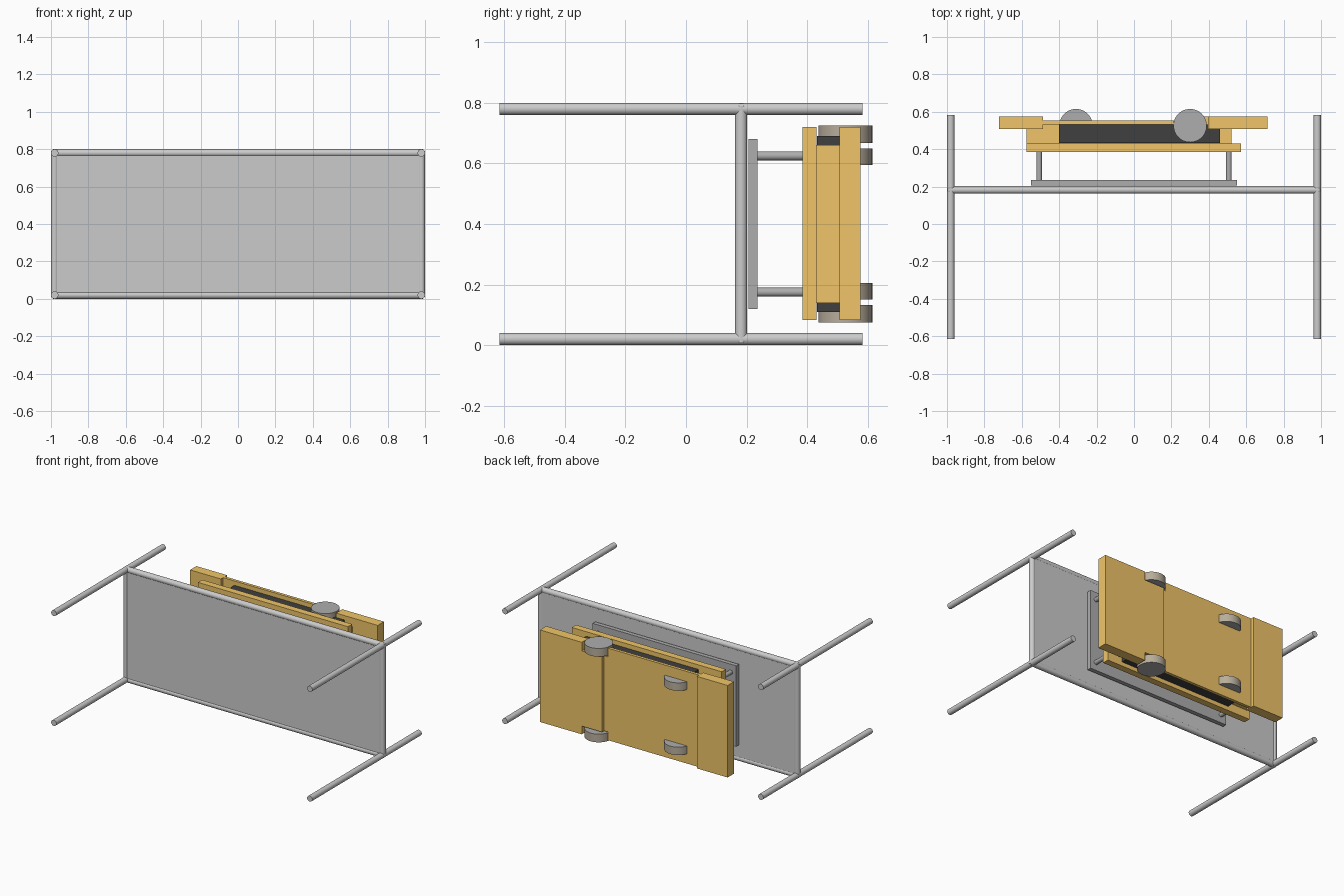
import bpy, bmesh, math
from mathutils import Vector

if "Cube" in bpy.data.objects:
    bpy.data.objects.remove(bpy.data.objects["Cube"])


def material(name, rgb):
    m = bpy.data.materials.new(name)
    m.diffuse_color = (*rgb, 1)
    m.use_nodes = True
    m.node_tree.nodes["Principled BSDF"].inputs["Base Color"].default_value = m.diffuse_color
    return m


ORANGE = material("orange_paint", (0.87, 0.56, 0.14))
BLACK = material("black_rubber", (0.05, 0.05, 0.05))
DARK = material("dark_grey", (0.42, 0.42, 0.42))
TREAD = material("tread_brown", (0.48, 0.42, 0.33))
MID = 0.4  # height of the plane of symmetry


def box(name, x, y, z, mat=None):
    bpy.ops.mesh.primitive_cube_add(size=1, location=[(a + b) / 2 for a, b in (x, y, z)])
    o = bpy.context.object
    o.name = name
    o.scale = [b - a for a, b in (x, y, z)]
    bpy.ops.object.transform_apply(location=False, rotation=False, scale=True)
    if mat:
        o.data.materials.append(mat)
    return o


def rod(name, start, end, r, mat=None, sides=32):
    a, b = Vector(start), Vector(end)
    bpy.ops.mesh.primitive_cylinder_add(vertices=sides, radius=r, depth=(b - a).length, location=(a + b) / 2)
    o = bpy.context.object
    o.name = name
    o.rotation_euler = (b - a).to_track_quat('Z', 'Y').to_euler()
    if mat:
        o.data.materials.append(mat)
    bpy.ops.object.shade_smooth_by_angle(angle=math.radians(40))
    return o


def prism(name, outline, y, mat):
    # extrude an x-z outline along y
    bm = bmesh.new()
    face = bm.faces.new([bm.verts.new((px, y[0], pz)) for px, pz in outline])
    ext = bmesh.ops.extrude_face_region(bm, geom=[face])
    bmesh.ops.translate(bm, vec=(0, y[1] - y[0], 0),
                        verts=[v for v in ext["geom"] if isinstance(v, bmesh.types.BMVert)])
    bmesh.ops.recalc_face_normals(bm, faces=bm.faces)
    me = bpy.data.meshes.new(name)
    bm.to_mesh(me)
    bm.free()
    me.materials.append(mat)
    o = bpy.data.objects.new(name, me)
    bpy.context.collection.objects.link(o)
    return o


def wheel(name, x, z, r, mat_face, mat_tread):
    o = rod(name, (x, 0.526, z[0]), (x, 0.526, z[1]), r, mat_face, 48)
    o.data.materials.append(mat_tread)
    for p in o.data.polygons:
        if len(p.vertices) == 4:
            p.material_index = 1


# Shelf: panel, surrounding tubes and four long legs
box("shelf_panel", (-0.98, 0.98), (0.167, 0.198), (0.02, 0.78))
for z in (0.02, 0.78):
    rod("shelf_long_tube", (-0.99, 0.182, z), (0.99, 0.182, z), 0.02)
    for x in (-0.98, 0.98):
        rod("leg", (x, -0.615, z), (x, 0.582, z), 0.02)
for x in (-0.98, 0.98):
    rod("shelf_short_tube", (x, 0.182, 0.01), (x, 0.182, 0.79), 0.02)

# Lifting plate and its posts
box("lift_plate", (-0.55, 0.55), (0.207, 0.236), (0.12, 0.68), DARK)
for x in (-0.507, 0.507):
    for z in (0.175, 0.625):
        rod("lift_post", (x, 0.23, z), (x, 0.39, z), 0.015, DARK, 24)

# Vehicle deck, body and black side panels
box("deck", (-0.575, 0.573), (0.384, 0.431), (0.083, 0.72), ORANGE)
box("body", (-0.575, 0.52), (0.431, 0.535), (0.14, 0.66), ORANGE)
box("side_panels", (-0.4, 0.46), (0.433, 0.532), (0.11, 0.69), BLACK)

# Underside covers: thin middle, tail block, nose block notched for the big wheels
box("under_cover", (-0.49, 0.21), (0.532, 0.553), (0.083, 0.72), ORANGE)
box("under_cover_neck", (0.21, 0.25), (0.532, 0.553), (0.14, 0.66), ORANGE)
box("tail_block", (-0.722, -0.487), (0.507, 0.576), (0.083, 0.72), ORANGE)
nose = [(0.24, 0.14), (0.395, 0.14), (0.395, 0.083), (0.715, 0.083),
        (0.715, 0.72), (0.395, 0.72), (0.395, 0.66), (0.24, 0.66)]
prism("nose_block", nose, (0.507, 0.576), ORANGE)

# Wheels, mirrored about the middle height
for s in (-1, 1):
    outer = sorted(MID + s * d for d in (0.268, 0.325))
    inner = sorted(MID + s * d for d in (0.195, 0.25))
    wheel("drive_wheel", 0.3, outer, 0.089, DARK, TREAD)
    wheel("tail_wheel", -0.31, inner, 0.089, DARK, TREAD)
